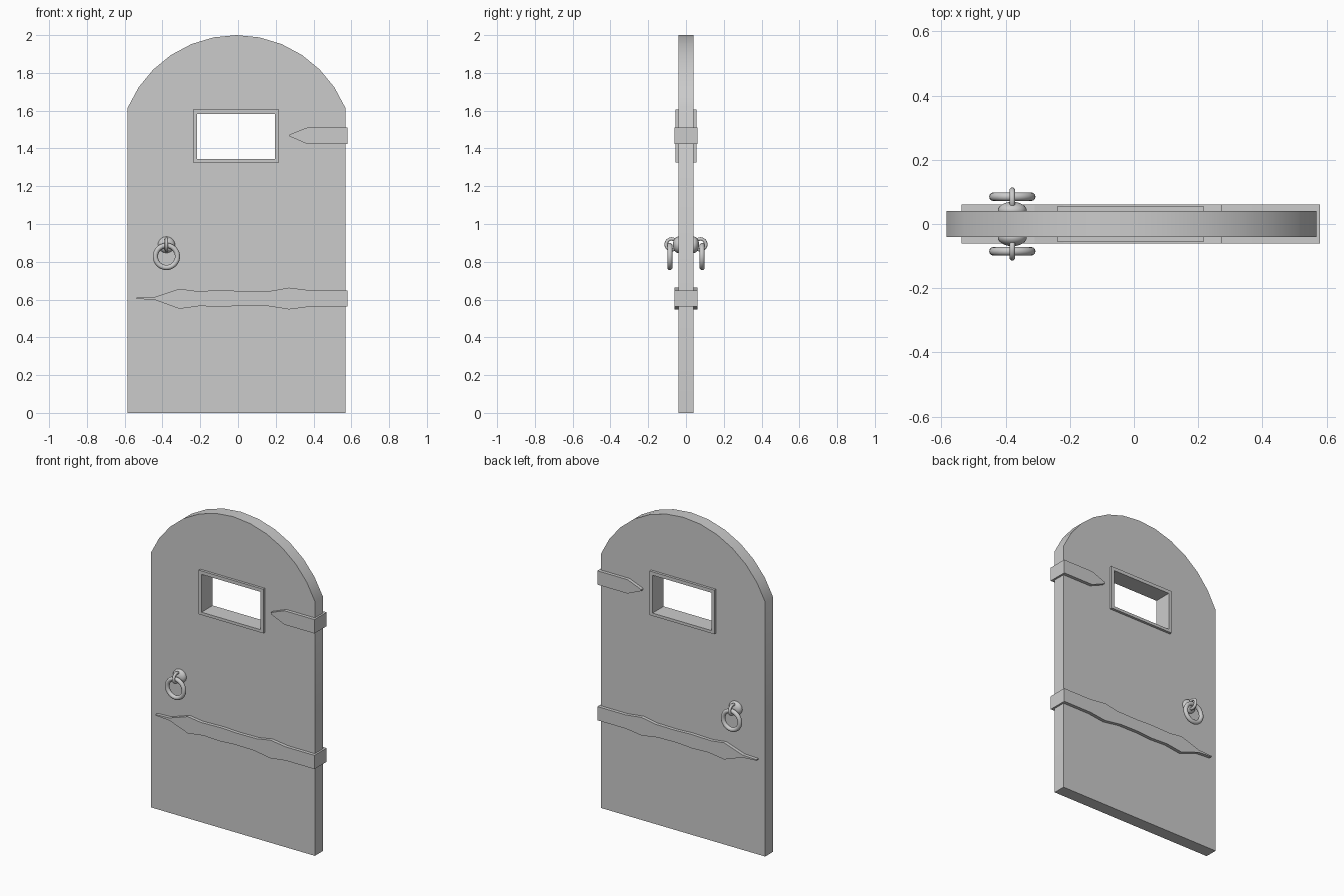
import bpy, bmesh, math
from mathutils import Matrix

if "Cube" in bpy.data.objects:
    bpy.data.objects.remove(bpy.data.objects["Cube"])

grey = bpy.data.materials.new("plain grey")
grey.diffuse_color = (0.6, 0.6, 0.6, 1)
grey.use_nodes = True
grey.node_tree.nodes["Principled BSDF"].inputs["Base Color"].default_value = grey.diffuse_color


def finish(name, bm, angle=30):
    bmesh.ops.recalc_face_normals(bm, faces=bm.faces)
    me = bpy.data.meshes.new(name)
    bm.to_mesh(me)
    bm.free()
    me.materials.append(grey)
    ob = bpy.data.objects.new(name, me)
    bpy.context.collection.objects.link(ob)
    bpy.ops.object.select_all(action='DESELECT')
    ob.select_set(True)
    bpy.context.view_layer.objects.active = ob
    bpy.ops.object.shade_smooth_by_angle(angle=math.radians(angle))
    return ob


def slab(name, loops, half, angle=30):
    """Outline (plus optional hole loops) in xz, extruded to y = -half..half."""
    bm = bmesh.new()
    for pts in loops:
        vs = [bm.verts.new((x, -half, z)) for x, z in pts]
        for a, b in zip(vs, vs[1:] + vs[:1]):
            bm.edges.new((a, b))
    if len(loops) == 1:
        bm.faces.new(list(bm.verts))
    else:
        bmesh.ops.triangle_fill(bm, use_beauty=True, edges=list(bm.edges))
    res = bmesh.ops.extrude_face_region(bm, geom=list(bm.faces))
    for v in res["geom"]:
        if isinstance(v, bmesh.types.BMVert):
            v.co.y = half
    return finish(name, bm, angle)


def rect(x0, x1, z0, z1):
    return [(x0, z0), (x1, z0), (x1, z1), (x0, z1)]


def torus(name, loc, R, r, axis, nu=32, nv=12):
    bm = bmesh.new()
    grid = []
    for i in range(nu):
        a = 2 * math.pi * i / nu
        row = []
        for j in range(nv):
            b = 2 * math.pi * j / nv
            d, h = R + r * math.cos(b), r * math.sin(b)
            p, q = d * math.cos(a), d * math.sin(a)
            co = (p, h, q) if axis == 'Y' else (h, p, q)
            row.append(bm.verts.new([c + o for c, o in zip(co, loc)]))
        grid.append(row)
    for i in range(nu):
        for j in range(nv):
            k, l = (i + 1) % nu, (j + 1) % nv
            bm.faces.new((grid[i][j], grid[k][j], grid[k][l], grid[i][l]))
    finish(name, bm, 60)


# Door leaf with segmental arch and window hole
cx, hw, R, cz = -0.008, 0.576, 0.624, 1.376
A = math.asin(hw / R)
arch = [(cx + R * math.sin(A - 2 * A * i / 12), cz + R * math.cos(A - 2 * A * i / 12))
        for i in range(13)]
hole = rect(-0.228, 0.207, 1.334, 1.594)
slab("door_panel", [[(cx - hw, 0), (cx + hw, 0)] + arch, hole], 0.04)

# Window frame lining the hole
slab("window_frame", [rect(-0.238, 0.217, 1.325, 1.605),
                      rect(-0.217, 0.196, 1.343, 1.583)], 0.056)

# Hinge straps wrapping the door edge
slab("upper_hinge", [[(0.273, 1.464), (0.368, 1.423), (0.58, 1.423), (0.58, 1.511),
                      (0.368, 1.511), (0.273, 1.474)]], 0.061, 5)
low = [(-0.537, 0.604), (-0.44, 0.598), (-0.31, 0.551), (-0.20, 0.566), (-0.09, 0.561),
       (0.02, 0.568), (0.155, 0.566), (0.27, 0.548), (0.38, 0.562), (0.58, 0.562)]
top = [(0.58, 0.649), (0.38, 0.649), (0.27, 0.663), (0.175, 0.646), (0.03, 0.644),
       (-0.07, 0.649), (-0.22, 0.645), (-0.31, 0.657), (-0.44, 0.614), (-0.537, 0.61)]
slab("lower_hinge", [low + top], 0.061, 5)

# Ring handles on both sides: boss, staple loop and pull ring
hx = -0.379
for side, s in (("front", -1), ("back", 1)):
    bm = bmesh.new()
    bmesh.ops.create_uvsphere(bm, u_segments=24, v_segments=16, radius=1,
                              matrix=Matrix.Translation((hx, s * 0.042, 0.89))
                              @ Matrix.Diagonal((0.045, 0.027, 0.043, 1)))
    finish(side + "_handle_boss", bm, 60)
    torus(side + "_handle_loop", (hx, s * 0.076, 0.892), 0.029, 0.009, 'X', 24)
    torus(side + "_pull_ring", (hx, s * 0.085, 0.828), 0.0585, 0.0135, 'Y')
